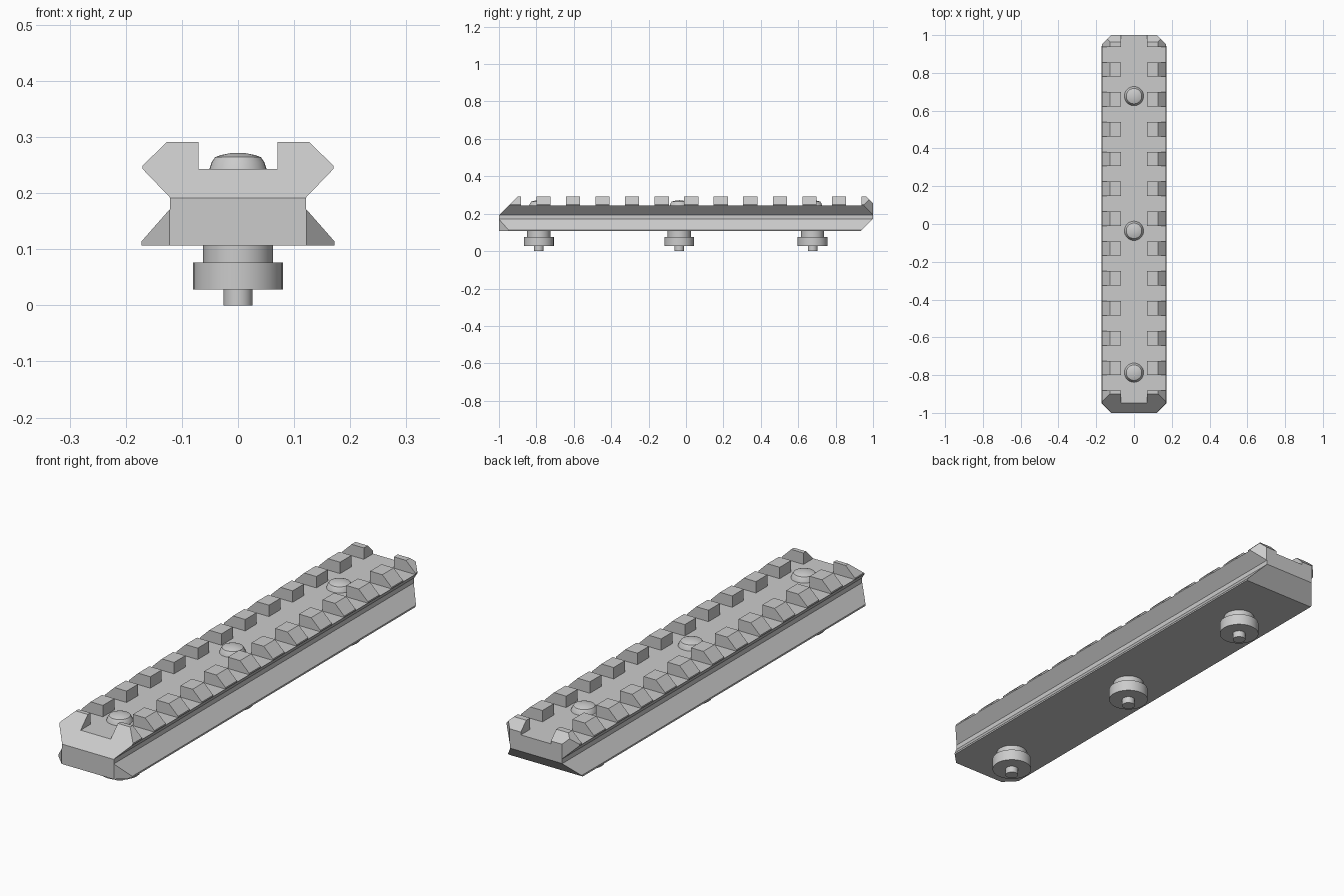
import bpy, bmesh, math
from mathutils import Vector

if "Cube" in bpy.data.objects:
    bpy.data.objects.remove(bpy.data.objects["Cube"], do_unlink=True)

GREY = (0.6, 0.6, 0.6, 1.0)
grey = bpy.data.materials.new("grey_metal")
grey.use_nodes = True
grey.diffuse_color = GREY
grey.node_tree.nodes["Principled BSDF"].inputs["Base Color"].default_value = GREY

FLOOR = 0.243       # height of the slot floor between the teeth
UNDER = 0.107       # underside of the rail

# Planes shaping the rail ends: corner chamfers, front slope, rear undercut, rear tooth slope
CORNER = 1.122
CUTS = [((sx * CORNER, 0, 0), (sx, sy, 0)) for sx in (-1, 1) for sy in (-1, 1)]
CUTS += [((0, -1, 0.191), (0, -1, 1)),
         ((0, 1, 0.174), (0, 1, -1)),
         ((0, 1, 0.255), (0, 1, 1))]


def finish(name, bm):
    bmesh.ops.recalc_face_normals(bm, faces=bm.faces)
    mesh = bpy.data.meshes.new(name)
    bm.to_mesh(mesh)
    bm.free()
    mesh.materials.append(grey)
    obj = bpy.data.objects.new(name, mesh)
    bpy.context.collection.objects.link(obj)
    return obj


def extrude_profile(bm, profile, y0, y1):
    """Sweep an x-z outline from y0 to y1."""
    face = bm.faces.new([bm.verts.new((x, y0, z)) for x, z in profile])
    new = bmesh.ops.extrude_face_region(bm, geom=[face], use_keep_orig=True)["geom"]
    verts = [v for v in new if isinstance(v, bmesh.types.BMVert)]
    bmesh.ops.translate(bm, verts=verts, vec=(0, y1 - y0, 0))


def trim_ends(bm):
    """Slice off everything outside the end planes and close the openings."""
    for point, normal in CUTS:
        geom = bm.verts[:] + bm.edges[:] + bm.faces[:]
        bmesh.ops.bisect_plane(bm, geom=geom, dist=1e-6, plane_co=point,
                               plane_no=Vector(normal).normalized(), clear_outer=True)
        rim = [e for e in bm.edges if e.is_boundary]
        if rim:
            bmesh.ops.holes_fill(bm, edges=rim, sides=0)


# Rail body: dovetail foot, narrow waist and flared top
half = [(0.172, UNDER), (0.172, 0.114), (0.121, 0.172), (0.121, 0.192), (0.17, FLOOR)]
bm = bmesh.new()
extrude_profile(bm, half + [(-x, z) for x, z in reversed(half)], -1, 1)
trim_ends(bm)
finish("rail_body", bm)

# Two rows of teeth, the end ones trimmed with the rail
tooth = [(0.07, FLOOR), (0.17, FLOOR), (0.17, 0.249), (0.127, 0.291), (0.07, 0.291)]
PITCH, WIDTH = 0.158, 0.076
for side, sx in (("left", 1), ("right", -1)):
    bm = bmesh.new()
    for i in range(13):
        y = 0.976 - i * PITCH
        extrude_profile(bm, [(sx * x, z) for x, z in tooth],
                        max(y - WIDTH / 2, -1), min(y + WIDTH / 2, 1))
    trim_ends(bm)
    finish(side + "_teeth", bm)


def lathe(name, profile, y):
    """Spin a radius-height outline about a vertical axis."""
    bm = bmesh.new()
    verts = [bm.verts.new((r, 0, z)) for r, z in profile]
    edges = [bm.edges.new(pair) for pair in zip(verts, verts[1:])]
    bmesh.ops.spin(bm, geom=verts + edges, cent=(0, 0, 0), axis=(0, 0, 1),
                   angle=math.tau, steps=32, use_merge=True)
    bmesh.ops.remove_doubles(bm, verts=bm.verts, dist=1e-5)
    obj = finish(name, bm)
    obj.location.y = y
    bpy.ops.object.select_all(action="DESELECT")
    obj.select_set(True)
    bpy.context.view_layer.objects.active = obj
    bpy.ops.object.shade_smooth_by_angle(angle=math.radians(35))


# Three screws: domed head above, stepped nut and stem below
head = [(0.051, FLOOR), (0.047, 0.255), (0.041, 0.264), (0.03, 0.268), (0.015, 0.271), (0, 0.272)]
nut = [(0, 0), (0.026, 0), (0.026, 0.028), (0.08, 0.028), (0.08, 0.076),
       (0.062, 0.076), (0.062, UNDER)]
for place, y in (("front", -0.787), ("middle", -0.036), ("rear", 0.677)):
    lathe(place + "_screw_head", head, y)
    lathe(place + "_nut", nut, y)
